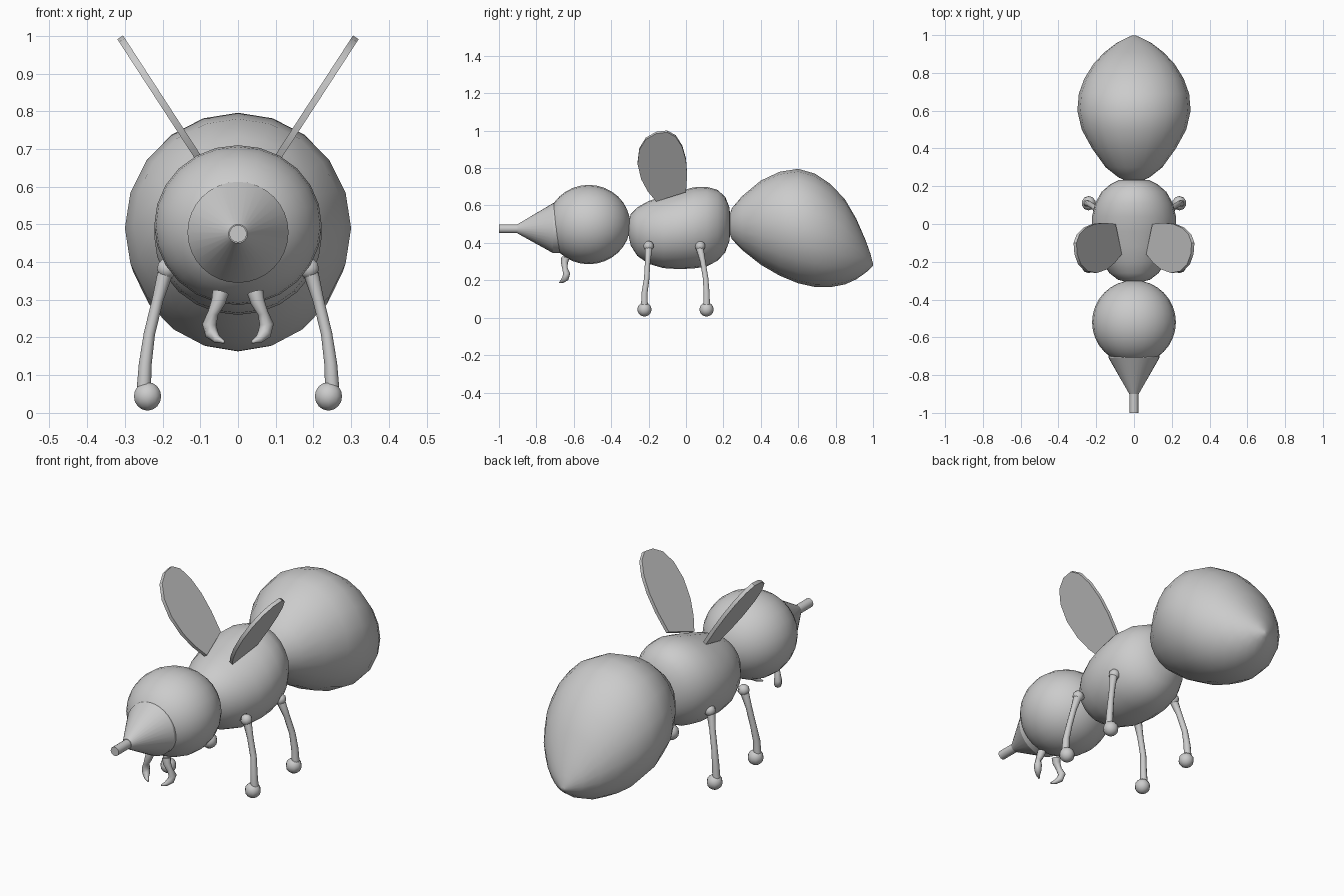
import bpy, bmesh, math
from mathutils import Vector

if "Cube" in bpy.data.objects:
    bpy.data.objects.remove(bpy.data.objects["Cube"])

grey = bpy.data.materials.new("plain grey")
grey.diffuse_color = (0.6, 0.6, 0.6, 1)
grey.use_nodes = True
grey.node_tree.nodes["Principled BSDF"].inputs["Base Color"].default_value = grey.diffuse_color


def finish(name, bm, angle=40):
    bmesh.ops.recalc_face_normals(bm, faces=bm.faces)
    mesh = bpy.data.meshes.new(name)
    bm.to_mesh(mesh)
    bm.free()
    mesh.materials.append(grey)
    ob = bpy.data.objects.new(name, mesh)
    bpy.context.collection.objects.link(ob)
    bpy.ops.object.select_all(action='DESELECT')
    ob.select_set(True)
    bpy.context.view_layer.objects.active = ob
    bpy.ops.object.shade_smooth_by_angle(angle=math.radians(angle))
    return ob


def skin(bm, rings):
    """Join vertex rings with quads and cap both ends."""
    n = len(rings[0])
    for a, b in zip(rings, rings[1:]):
        for i in range(n):
            j = (i + 1) % n
            bm.faces.new((a[i], a[j], b[j], b[i]))
    bm.faces.new(rings[0])
    bm.faces.new(rings[-1])


def body(name, sections, n=20, angle=40):
    """Loft along y; each section is (y, bottom z, top z, half width)."""
    bm = bmesh.new()
    rings = []
    for y, lo, hi, w in sections:
        ring = []
        for i in range(n):
            t = math.tau * i / n
            ring.append(bm.verts.new((w * math.cos(t), y,
                        (lo + hi) / 2 + (hi - lo) / 2 * math.sin(t))))
        rings.append(ring)
    skin(bm, rings)
    return finish(name, bm, angle)


def tube(name, points, n=10):
    """Tapered tube; each point is (x, y, z, radius)."""
    bm = bmesh.new()
    pos = [Vector(p[:3]) for p in points]
    rings = []
    for k, p in enumerate(points):
        d = (pos[min(k + 1, len(pos) - 1)] - pos[max(k - 1, 0)]).normalized()
        u = Vector((0, 1, 0)).cross(d).normalized()
        v = d.cross(u)
        rings.append([bm.verts.new(pos[k] + p[3] * (math.cos(t) * u + math.sin(t) * v))
                      for t in (math.tau * i / n for i in range(n))])
    skin(bm, rings)
    return finish(name, bm, 60)


def ball(name, centre, radius, scale=(1, 1, 1), u=12, v=8, spin=False):
    bm = bmesh.new()
    bmesh.ops.create_uvsphere(bm, u_segments=u, v_segments=v, radius=radius)
    for vert in bm.verts:
        c = vert.co
        if spin:  # poles along y
            c = Vector((c.x, -c.z, c.y))
        vert.co = Vector(centre) + Vector(a * b for a, b in zip(c, scale))
    return finish(name, bm, 50)


# Head, snout and feeding tube
ball("head", (0, -0.52, 0.498), 0.222, (1, 1, 0.955), 24, 16, True)
body("snout", [(-0.90, 0.45, 0.50, 0.025), (-0.71, 0.345, 0.613, 0.134),
               (-0.66, 0.345, 0.613, 0.134)], 32, 25)
body("feeding_tube", [(-1.0, 0.452, 0.498, 0.023), (-0.88, 0.452, 0.498, 0.023)], 16)

# Middle body
body("thorax", [(-0.307, 0.44, 0.51, 0.04), (-0.295, 0.385, 0.555, 0.085),
                (-0.26, 0.33, 0.59, 0.13), (-0.20, 0.288, 0.624, 0.172),
                (-0.12, 0.265, 0.65, 0.207), (-0.04, 0.26, 0.675, 0.222),
                (0.04, 0.263, 0.697, 0.222), (0.11, 0.274, 0.70, 0.205),
                (0.17, 0.305, 0.683, 0.172), (0.21, 0.35, 0.645, 0.125),
                (0.232, 0.41, 0.59, 0.08), (0.236, 0.45, 0.55, 0.045)], 24, 60)

# Large tapering rear
body("abdomen", [(0.23, 0.46, 0.54, 0.04), (0.245, 0.42, 0.585, 0.08),
                 (0.30, 0.362, 0.65, 0.15), (0.40, 0.283, 0.733, 0.222),
                 (0.50, 0.225, 0.78, 0.277), (0.60, 0.184, 0.796, 0.30),
                 (0.69, 0.164, 0.77, 0.292), (0.77, 0.163, 0.717, 0.263),
                 (0.85, 0.178, 0.633, 0.213), (0.91, 0.205, 0.53, 0.155),
                 (0.96, 0.24, 0.415, 0.09), (0.985, 0.262, 0.345, 0.04),
                 (0.999, 0.278, 0.292, 0.008)], 20, 60)

# Wing outline as (y, z), tilted outward
outline = [(-0.16, 0.63), (-0.205, 0.685), (-0.24, 0.75), (-0.259, 0.83),
           (-0.25, 0.905), (-0.215, 0.962), (-0.16, 0.993), (-0.10, 1.0),
           (-0.055, 0.975), (-0.02, 0.92), (0.0, 0.85), (0.006, 0.77), (0.0, 0.68)]

for side, label in ((1, "right"), (-1, "left")):
    bm = bmesh.new()
    half = Vector((-0.84 * side, 0, 0.54)) * 0.009
    rings = [[bm.verts.new(Vector((side * (0.098 + (z - 0.67) * 0.65), y, z - 0.004)) + s * half)
              for y, z in outline] for s in (-1, 1)]
    skin(bm, rings)
    finish(label + "_wing", bm, 35)

    # Legs with rounded hips and feet
    for where, hip, knee, foot in (("front", -0.20, -0.21, -0.222), ("rear", 0.075, 0.105, 0.11)):
        tube(f"{label}_{where}_leg",
             [(side * 0.175, hip, 0.39, 0.024), (side * 0.195, hip, 0.365, 0.02),
              (side * 0.213, (hip + knee) / 2, 0.30, 0.015), (side * 0.235, knee, 0.21, 0.015),
              (side * 0.246, foot, 0.13, 0.017), (side * 0.25, foot, 0.06, 0.019)])
        ball(f"{label}_{where}_hip", (side * 0.188, hip, 0.383), 0.028, u=10, v=6)
        ball(f"{label}_{where}_foot", (side * 0.24, foot, 0.044), 0.038, u=10, v=8)

    # Curved mouth hooks under the head
    tube(label + "_mouth_hook",
         [(side * 0.046, -0.645, 0.32, 0.022), (side * 0.052, -0.65, 0.295, 0.019),
          (side * 0.066, -0.648, 0.265, 0.014), (side * 0.076, -0.638, 0.235, 0.019),
          (side * 0.07, -0.645, 0.21, 0.018), (side * 0.055, -0.662, 0.195, 0.011),
          (side * 0.036, -0.677, 0.187, 0.003)], 8)
